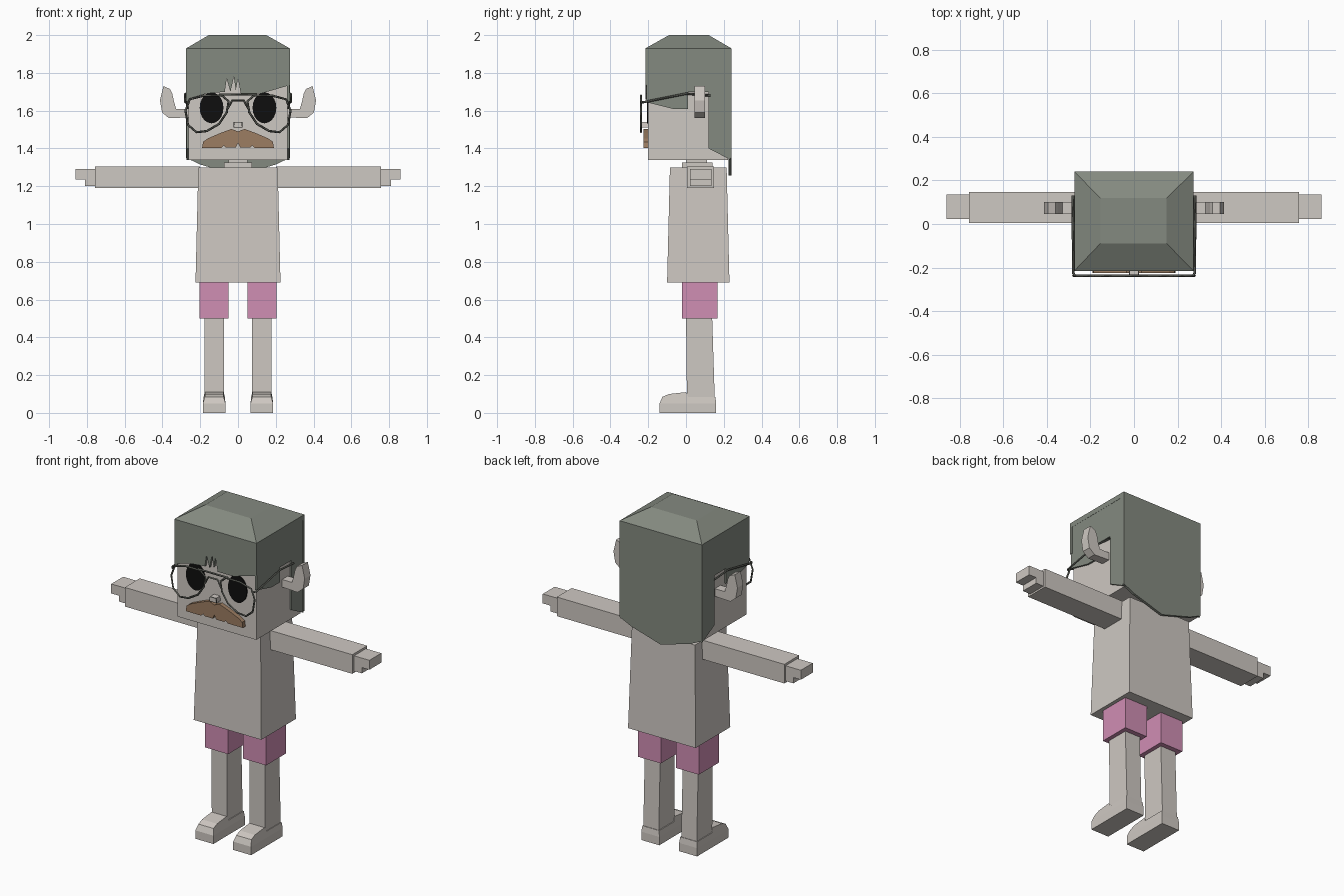
import bpy, bmesh, math
from mathutils import Vector

if "Cube" in bpy.data.objects:
    bpy.data.objects.remove(bpy.data.objects["Cube"])


def material(name, rgb):
    m = bpy.data.materials.new(name)
    lin = [(c / 255 / 12.92) if c < 11 else ((c / 255 + 0.055) / 1.055) ** 2.4 for c in rgb]
    m.use_nodes = True
    m.diffuse_color = (*lin, 1)
    m.node_tree.nodes["Principled BSDF"].inputs["Base Color"].default_value = (*lin, 1)
    return m


PALE = material("pale_stone", (206, 200, 194))
HAIR = material("grey_green_hair", (132, 138, 128))
PINK = material("pink_cloth", (208, 142, 180))
BROWN = material("moustache_brown", (156, 125, 98))
BLACK = material("eye_black", (14, 14, 14))
FRAME = material("frame_grey", (84, 86, 80))


def finish(name, bm, mat):
    bmesh.ops.recalc_face_normals(bm, faces=bm.faces)
    me = bpy.data.meshes.new(name)
    bm.to_mesh(me)
    bm.free()
    me.materials.append(mat)
    ob = bpy.data.objects.new(name, me)
    bpy.context.collection.objects.link(ob)
    return ob


def loft(name, rings, mat):
    """Closed solid through matching rings of points."""
    bm = bmesh.new()
    rows = [[bm.verts.new(p) for p in ring] for ring in rings]
    n = len(rows[0])
    for lo, hi in zip(rows, rows[1:]):
        for i in range(n):
            j = (i + 1) % n
            bm.faces.new((lo[i], lo[j], hi[j], hi[i]))
    bm.faces.new(rows[0])
    bm.faces.new(rows[-1])
    return finish(name, bm, mat)


def rect(x0, x1, y0, y1, z):
    return [(x0, y0, z), (x1, y0, z), (x1, y1, z), (x0, y1, z)]


def box(name, x, y, z, mat, side=1):
    return loft(name, [rect(side * x[0], side * x[1], *y, h) for h in z], mat)


def plate_xz(name, pts, y0, y1, mat, side=1):
    return loft(name, [[(side * x, y, z) for x, z in pts] for y in (y0, y1)], mat)


def plate_yz(name, pts, x0, x1, mat, side=1):
    return loft(name, [[(side * x, y, z) for y, z in pts] for x in (x0, x1)], mat)


def wire(name, pts, mat, closed=False, radius=0.006):
    cu = bpy.data.curves.new(name, "CURVE")
    cu.dimensions = "3D"
    cu.bevel_depth = radius
    cu.bevel_resolution = 0
    sp = cu.splines.new("POLY")
    sp.points.add(len(pts) - 1)
    for p, co in zip(sp.points, pts):
        p.co = (*co, 1)
    sp.use_cyclic_u = closed
    cu.materials.append(mat)
    ob = bpy.data.objects.new(name, cu)
    bpy.context.collection.objects.link(ob)
    bpy.ops.object.select_all(action="DESELECT")
    ob.select_set(True)
    bpy.context.view_layer.objects.active = ob
    bpy.ops.object.convert(target="MESH")


# Torso, neck and head
loft("torso", [rect(-0.225, 0.225, -0.10, 0.23, 0.69), rect(-0.21, 0.21, -0.085, 0.215, 1.3)], PALE)
box("collar", (-0.075, 0.075), (-0.02, 0.14), (1.29, 1.325), PALE)
box("neck", (-0.05, 0.05), (0, 0.11), (1.3, 1.36), PALE)
box("head", (-0.262, 0.262), (-0.2, 0.222), (1.34, 1.92), PALE)

# Hair: crown, fringe, back and sides
loft("hair_crown", [rect(-0.274, 0.274, -0.215, 0.24, 1.9), rect(-0.274, 0.274, -0.215, 0.24, 1.93),
                    rect(-0.155, 0.15, -0.09, 0.12, 2.0)], HAIR)
fringe = [(-0.274, 1.92), (-0.274, 1.66), (-0.17, 1.69), (-0.07, 1.7), (-0.06, 1.77), (-0.04, 1.7),
          (-0.022, 1.78), (-0.012, 1.71), (0, 1.77), (0.015, 1.69), (0.12, 1.69), (0.274, 1.735), (0.274, 1.92)]
plate_xz("hair_fringe", fringe, -0.215, -0.198, HAIR)
nape = [(-0.274, 1.92), (-0.274, 1.35), (-0.2, 1.315), (0, 1.256), (0.2, 1.315), (0.274, 1.35), (0.274, 1.92)]
plate_xz("hair_back", nape, 0.225, 0.24, HAIR)
sideburn = [(-0.21, 1.92), (0.235, 1.92), (0.235, 1.34), (0.12, 1.4), (0.12, 1.7),
            (0.01, 1.7), (0.01, 1.61), (-0.07, 1.61), (-0.21, 1.645)]

# Face features
plate_xz("nose", [(-0.024, 1.512), (0.024, 1.512), (0.02, 1.54), (-0.02, 1.54)], -0.238, -0.2, PALE)
wire("nose_rim", [(-0.022, -0.236, 1.513), (0.022, -0.236, 1.513), (0.02, -0.236, 1.538),
                  (-0.02, -0.236, 1.538)], FRAME, True, 0.004)
half = [(0, 1.49), (0.035, 1.503), (0.09, 1.483), (0.16, 1.453), (0.185, 1.435), (0.19, 1.402),
        (0.09, 1.402), (0.075, 1.415), (0.065, 1.405), (0.012, 1.405), (0, 1.43)]
plate_xz("moustache", half + [(-x, z) for x, z in half[-2:0:-1]], -0.225, -0.198, BROWN)

# Glasses bridge
wire("glasses_bar", [(-0.1, -0.238, 1.685), (0.1, -0.238, 1.685)], FRAME)
wire("glasses_bridge", [(-0.055, -0.238, 1.61), (-0.03, -0.238, 1.655), (0.03, -0.238, 1.655),
                        (0.055, -0.238, 1.61)], FRAME)
lens = [(0.05, 1.65), (0.085, 1.68), (0.18, 1.68), (0.255, 1.66), (0.278, 1.6), (0.265, 1.525),
        (0.22, 1.486), (0.165, 1.492), (0.1, 1.53), (0.06, 1.59)]

ear_path = [((0.25, 1.565), (0.25, 1.61)), ((0.365, 1.56), (0.328, 1.61)), ((0.402, 1.59), (0.338, 1.645)),
            ((0.413, 1.655), (0.348, 1.69)), ((0.395, 1.73), (0.36, 1.715))]

shoe = [(-0.14, 0), (-0.14, 0.05), (-0.125, 0.085), (-0.09, 0.1), (0, 0.11), (0.012, 0.085),
        (0.155, 0.085), (0.16, 0.05), (0.16, 0)]

for s, label in ((1, "left"), (-1, "right")):
    plate_yz("hair_side_" + label, sideburn, 0.259, 0.273, HAIR, s)

    # Eye
    ring = [(0.14 + 0.063 * math.cos(a), 1.615 + 0.082 * math.sin(a))
            for a in (math.tau * i / 20 for i in range(20))]
    plate_xz("eye_" + label, ring, -0.206, -0.199, BLACK, s)

    # Lens rim and temple
    wire("glasses_rim_" + label, [(s * x, -0.238, z) for x, z in lens], FRAME, True)
    wire("glasses_temple_" + label, [(s * 0.27, -0.238, 1.645), (s * 0.28, -0.225, 1.645),
                                     (s * 0.28, 0.0, 1.69), (s * 0.28, 0.13, 1.68)], FRAME)

    # Upturned ear
    loft("ear_" + label, [[(s * a[0], 0.045, a[1]), (s * a[0], 0.1, a[1]),
                           (s * b[0], 0.1, b[1]), (s * b[0], 0.045, b[1])] for a, b in ear_path], PALE)

    # Arm and mitten hand
    box("arm_" + label, (0.2, 0.758), (0.005, 0.147), (1.19, 1.305), PALE, s)
    box("hand_" + label, (0.75, 0.86), (0.022, 0.135), (1.235, 1.292), PALE, s)
    box("fingers_" + label, (0.75, 0.81), (0.022, 0.135), (1.2, 1.24), PALE, s)

    # Shorts leg and leg
    box("shorts_" + label, (0.05, 0.203), (-0.022, 0.168), (0.5, 0.7), PINK, s)
    loft("leg_" + label, [rect(s * 0.075, s * 0.178, 0.005, 0.152, 0.08),
                          rect(s * 0.075, s * 0.178, 0, 0.138, 0.52)], PALE)

    # Shoe: upper tapers inward, sole stays full width
    bm = bmesh.new()
    rows = []
    for edge in (-1, 1):
        rows.append([bm.verts.new((s * 0.126 + edge * (0.06 if z <= 0.05 else 0.05 if y < 0.01 else 0.056), y, z))
                     for y, z in shoe])
    for i in range(len(shoe)):
        j = (i + 1) % len(shoe)
        bm.faces.new((rows[0][i], rows[0][j], rows[1][j], rows[1][i]))
    for row in rows:
        # lower sole band and upper, split so each stays planar
        bm.faces.new((row[0], row[1], row[-2], row[-1]))
        bm.faces.new(row[1:-1])
    finish("shoe_" + label, bm, PALE)
